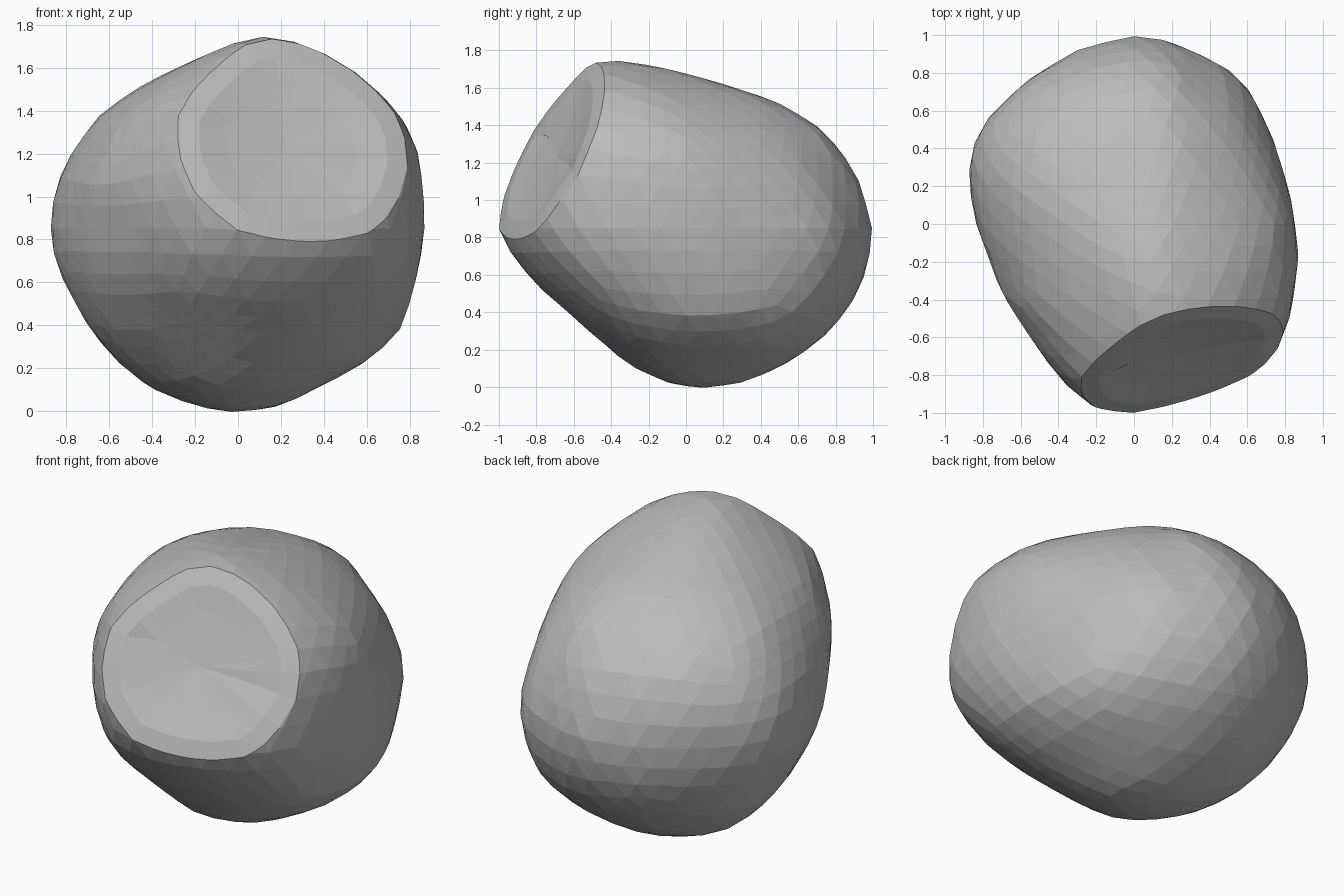
import bpy
import bmesh
from mathutils import Vector
from mathutils.bvhtree import BVHTree

cube = bpy.data.objects.get("Cube")
if cube:
    bpy.data.objects.remove(cube, do_unlink=True)

# Widest outline of the boulder, seen from above
OUTLINE = [(0, 1), (.2, .97), (.5, .83), (.62, .7), (.73, .45), (.82, .15),
           (.865, -.15), (.83, -.45), (.76, -.65), (.63, -.8), (.4, -.92),
           (.2, -.97), (0, -1), (-.24, -.92), (-.37, -.8), (-.5, -.62),
           (-.7, -.32), (-.83, 0), (-.87, .2), (-.87, .37), (-.78, .55),
           (-.55, .76), (-.3, .92)]
# Extents at each level: z, left, right, front, back
LEVELS = [(.03, -.2, .2, -.1, .3), (.12, -.43, .38, -.3, .52),
          (.24, -.57, .61, -.44, .7), (.38, -.69, .76, -.6, .84),
          (.56, -.79, .82, -.81, .945), (.7, -.85, .85, -.93, .985),
          (.82, -.87, .865, -1, 1), (1.03, -.845, .865, -1.04, .96),
          (1.22, -.74, .84, -1.06, .86), (1.38, -.61, .76, -1.05, .72),
          (1.52, -.4, .62, -.95, .48), (1.61, -.22, .5, -.82, .2),
          (1.7, -.04, .33, -.7, -.12)]


def ring_point(x, y, level):
    """Place an outline point: oval when low, swollen at back right when high."""
    z, left, right, front, back = level
    u, v = (x + .0025) / .8675, y
    size = (u * u + v * v) ** .5
    if z < .82:
        fit = 1 + (1 / size - 1) * min(.6, (.82 - z) * 1.4)
    else:
        fit = 1 + (1 / size - 1) * min(.2, z - .82)
        if v > 0:
            diagonal = u * v / size ** 2
            fit -= (z - .82) * diagonal * abs(diagonal)
    return ((left + right + u * fit * (right - left)) / 2,
            (front + back + v * fit * (back - front)) / 2, z)


# Rough body: the outline fitted to each level, closed by two end points
body = bmesh.new()
rings = [[body.verts.new(ring_point(x, y, level)) for x, y in OUTLINE]
         for level in LEVELS]
bottom = body.verts.new((-.02, .1, 0))
top = body.verts.new((.14, -.38, 1.75))
n = len(OUTLINE)
for i in range(n):
    j = (i + 1) % n
    body.faces.new((bottom, rings[0][i], rings[0][j]))
    body.faces.new((top, rings[-1][j], rings[-1][i]))
    for a, b in zip(rings, rings[1:]):
        body.faces.new((a[i], b[i], b[j], a[j]))
bmesh.ops.recalc_face_normals(body, faces=body.faces[:])
tree = BVHTree.FromBMesh(body)
body.free()

# Even facets: an icosphere pushed out onto the rough body
bm = bmesh.new()
bmesh.ops.create_icosphere(bm, subdivisions=4, radius=1)
centre = Vector((0, 0, .85))
for v in bm.verts:
    way = v.co.normalized()
    v.co = tree.ray_cast(centre, way)[0] + way * .011
bmesh.ops.smooth_vert(bm, verts=bm.verts[:], factor=.35,
                      use_axis_x=True, use_axis_y=True, use_axis_z=True)

# Broken front face: slice and fill
normal = Vector((.193, -.589, .308)).normalized()
bmesh.ops.bisect_plane(bm, geom=bm.verts[:] + bm.edges[:] + bm.faces[:],
                       plane_co=Vector((-.01, -1, .82)) + normal * .012,
                       plane_no=normal, clear_outer=True)
bmesh.ops.remove_doubles(bm, verts=bm.verts[:], dist=.02)
rim = [e for e in bm.edges if e.is_boundary]
face = bmesh.ops.contextual_create(bm, geom=rim)["faces"]
bmesh.ops.recalc_face_normals(bm, faces=bm.faces[:])

# Raised rim around a shallow hollow
for thickness, depth in ((.1, .012), (.14, -.016)):
    bmesh.ops.inset_region(bm, faces=face, thickness=thickness, depth=depth)
hollow = bmesh.ops.poke(bm, faces=face)
for v in hollow["verts"]:
    v.co -= normal * .02

mesh = bpy.data.meshes.new("boulder")
bm.to_mesh(mesh)
bm.free()
boulder = bpy.data.objects.new("boulder", mesh)
bpy.context.collection.objects.link(boulder)

# Stone colour
stone = bpy.data.materials.new("grey_stone")
stone.use_nodes = True
colour = (.5, .5, .5, 1)
stone.diffuse_color = colour
stone.node_tree.nodes["Principled BSDF"].inputs["Base Color"].default_value = colour
mesh.materials.append(stone)
